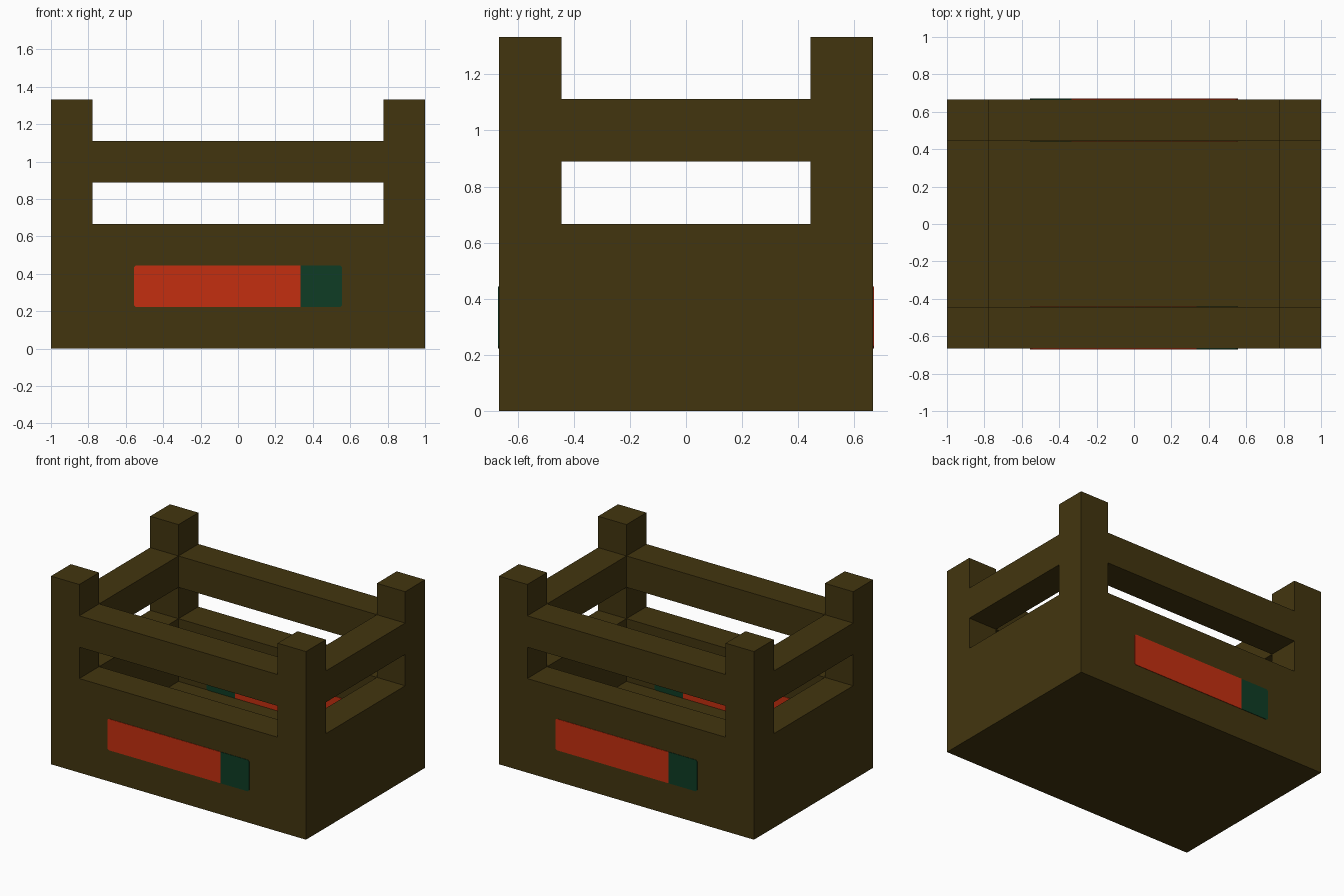
import bpy, bmesh

if "Cube" in bpy.data.objects:
    bpy.data.objects.remove(bpy.data.objects["Cube"])

U = 2 / 9           # module: thickness of every board and post
HX, HY = 1.0, 2 / 3  # half length and half depth


def material(name, rgb):
    m = bpy.data.materials.new(name)
    m.diffuse_color = (*rgb, 1)
    m.use_nodes = True
    m.node_tree.nodes["Principled BSDF"].inputs["Base Color"].default_value = m.diffuse_color
    return m


BROWN = material("dark_brown_wood", (0.055, 0.036, 0.0047))
RED = material("label_red", (0.55, 0.028, 0.005))
GREEN = material("label_green", (0.0044, 0.045, 0.018))


def finish(name, bm, mat):
    bmesh.ops.recalc_face_normals(bm, faces=bm.faces[:])
    me = bpy.data.meshes.new(name)
    bm.to_mesh(me)
    bm.free()
    me.materials.append(mat)
    ob = bpy.data.objects.new(name, me)
    bpy.context.collection.objects.link(ob)
    return ob


def box_mesh(lo, hi):
    bm = bmesh.new()
    bmesh.ops.create_cube(bm, size=1)
    for v in bm.verts:
        v.co = [(a + b) / 2 + c * (b - a) for a, b, c in zip(lo, hi, v.co)]
    return bm


def box(name, lo, hi):
    return finish(name, box_mesh(lo, hi), BROWN)


# Lower tub: solid block with the inside hollowed down to a thick floor
bm = box_mesh((-HX, -HY, 0), (HX, HY, 3 * U))
bm.faces.ensure_lookup_table()
top = max(bm.faces, key=lambda f: f.calc_center_median().z)
bmesh.ops.inset_region(bm, faces=[top], thickness=U, use_even_offset=True)
ring = bmesh.ops.extrude_face_region(bm, geom=[top])
bmesh.ops.translate(bm, vec=(0, 0, -2 * U),
                    verts=[g for g in ring["geom"] if isinstance(g, bmesh.types.BMVert)])
if top.is_valid:
    bmesh.ops.delete(bm, geom=[top], context="FACES_ONLY")
finish("crate_tub", bm, BROWN)

# Corner posts
for sx in (-1, 1):
    for sy in (-1, 1):
        cx, cy = sx * (HX - U / 2), sy * (HY - U / 2)
        name = "post_" + ("back" if sy > 0 else "front") + ("_right" if sx > 0 else "_left")
        box(name, (cx - U / 2, cy - U / 2, 3 * U), (cx + U / 2, cy + U / 2, 6 * U))

# Upper rails
for s, end, side in ((-1, "left", "front"), (1, "right", "back")):
    cx, cy = s * (HX - U / 2), s * (HY - U / 2)
    box("rail_" + side, (-HX + U, cy - U / 2, 4 * U), (HX - U, cy + U / 2, 5 * U))
    box("rail_" + end, (cx - U / 2, -HY + U, 4 * U), (cx + U / 2, HY - U, 5 * U))


# Thin label plates; chamfered corners on the outer end only
def plate(name, x_in, x_out, y, mat):
    c, t, z0, z1 = 0.01, 0.003, U, 2 * U
    d = c if x_out > x_in else -c
    profile = [(x_in, z0), (x_out - d, z0), (x_out, z0 + c),
               (x_out, z1 - c), (x_out - d, z1), (x_in, z1)]
    bm = bmesh.new()
    face = bm.faces.new([bm.verts.new((x, y - t, z)) for x, z in profile])
    ext = bmesh.ops.extrude_face_region(bm, geom=[face], use_keep_orig=True)
    bmesh.ops.translate(bm, vec=(0, 2 * t, 0),
                        verts=[g for g in ext["geom"] if isinstance(g, bmesh.types.BMVert)])
    finish(name, bm, mat)


# Labels on the outer and inner faces of the front and back walls
for s, side in ((1, "front"), (-1, "back")):
    for y, where in ((-s * HY, "outer"), (-s * (HY - U), "inner")):
        tag = f"{side}_{where}"
        plate("label_red_" + tag, s * 1.5 * U, -s * 2.5 * U, y, RED)
        plate("label_green_" + tag, s * 1.5 * U, s * 2.5 * U, y, GREEN)
